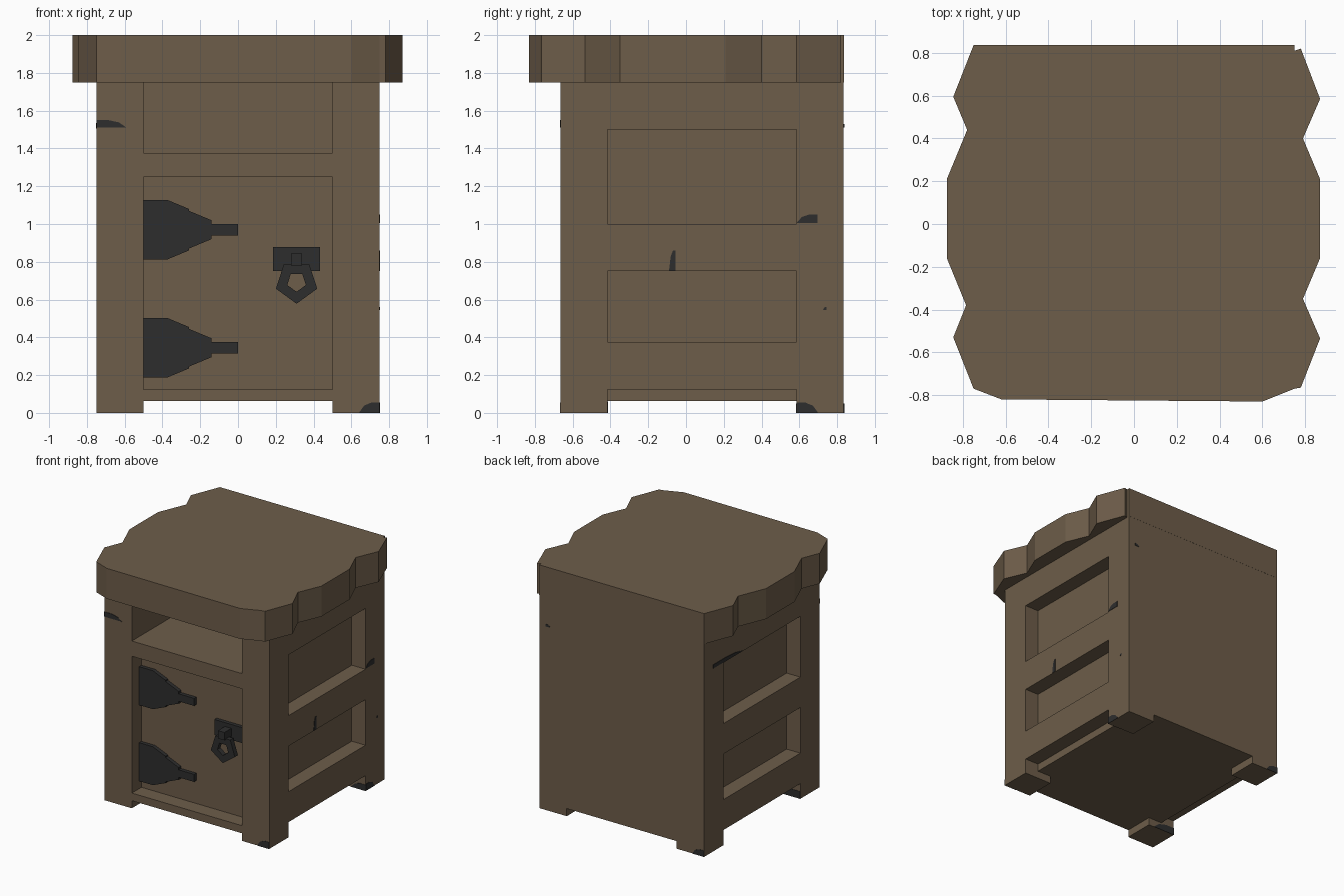
import bpy, bmesh, math

cube = bpy.data.objects.get("Cube")
if cube:
    bpy.data.objects.remove(cube, do_unlink=True)


def material(name, rgb):
    m = bpy.data.materials.new(name)
    m.use_nodes = True
    m.diffuse_color = (*rgb, 1)
    m.node_tree.nodes["Principled BSDF"].inputs["Base Color"].default_value = (*rgb, 1)
    return m


WOOD = material("brown wood", (0.155, 0.11, 0.068))
IRON = material("dark iron", (0.027, 0.027, 0.027))


def finish(name, bm, mat):
    bmesh.ops.recalc_face_normals(bm, faces=bm.faces)
    mesh = bpy.data.meshes.new(name)
    bm.to_mesh(mesh)
    bm.free()
    mesh.materials.append(mat)
    ob = bpy.data.objects.new(name, mesh)
    bpy.context.scene.collection.objects.link(ob)
    return ob


def prism(name, points, axis, lo, hi, mat):
    """Extrude a flat outline along an axis; points use the other two axes in order."""
    def place(p, d):
        return {"x": (d, *p), "y": (p[0], d, p[1]), "z": (*p, d)}[axis]
    bm = bmesh.new()
    face = bm.faces.new([bm.verts.new(place(p, lo)) for p in points])
    new = bmesh.ops.extrude_face_region(bm, geom=[face])["geom"]
    for v in new:
        if isinstance(v, bmesh.types.BMVert):
            v.co["xyz".index(axis)] = hi
    return finish(name, bm, mat)


def box(name, x, y, z, mat=WOOD):
    return prism(name, [(x[0], y[0]), (x[1], y[0]), (x[1], y[1]), (x[0], y[1])], "z", *z, mat)


def carve(ob, cutters):
    for c in cutters:
        mod = ob.modifiers.new("cut", "BOOLEAN")
        mod.operation, mod.solver, mod.object = "DIFFERENCE", "EXACT", c
    bpy.context.view_layer.update()
    mesh = bpy.data.meshes.new_from_object(ob.evaluated_get(bpy.context.evaluated_depsgraph_get()))
    ob.modifiers.clear()
    ob.data = mesh
    for c in cutters:
        bpy.data.objects.remove(c, do_unlink=True)


# Cabinet body with feet, side panels, door recess and open shelf
FRONT, BACK, SIDE = -0.665, 0.835, 0.75
PANEL_Y = (-0.415, 0.585)
body = box("cabinet_body", (-SIDE, SIDE), (FRONT, BACK), (0, 1.75))
cuts = [
    box("cut_under_front", (-0.5, 0.5), (-1, 1), (-0.1, 0.0625)),
    box("cut_under_side", (-1, 1), PANEL_Y, (-0.1, 0.0625)),
    box("cut_door", (-0.5, 0.5), (-1, -0.5), (0.125, 1.25)),
    box("cut_shelf", (-0.5, 0.5), (-1, 0.71), (1.375, 1.9)),
]
for s in (-1, 1):
    for z in ((1.0, 1.5), (0.375, 0.75), (-0.1, 0.125)):
        cuts.append(box("cut_side_panel", sorted((s * 0.625, s)), PANEL_Y, z))
carve(body, cuts)

# Door set back inside the front frame
box("door", (-0.5, 0.5), (-0.54, -0.5), (0.125, 1.25))

# Worktop with a wavy, rough-hewn outline
right_edge = [(0.6, -0.83), (0.75, -0.77), (0.78, -0.765), (0.87, -0.535), (0.79, -0.35),
              (0.87, -0.16), (0.87, 0.21), (0.79, 0.4), (0.87, 0.585), (0.78, 0.82), (0.75, 0.81)]
left_edge = [(-0.75, 0.836), (-0.845, 0.595), (-0.78, 0.44), (-0.875, 0.21), (-0.875, -0.16),
             (-0.785, -0.38), (-0.845, -0.53), (-0.75, -0.77), (-0.62, -0.82)]
prism("worktop", right_edge + [(0.75, 0.836)] + left_edge, "z", 1.75, 2, WOOD)

# Strap hinges
half = [(-0.5, 0.158), (-0.375, 0.158), (-0.26, 0.11), (-0.26, 0.1), (-0.14, 0.05),
        (-0.14, 0.031), (0, 0.031)]
for label, z in (("upper", 0.97), ("lower", 0.345)):
    outline = [(x, z + h) for x, h in half] + [(x, z - h) for x, h in reversed(half)]
    prism(label + "_hinge", outline, "y", -0.57, -0.54, IRON)

# Handle plate, knob and pentagonal ring
box("handle_plate", (0.185, 0.435), (-0.57, -0.54), (0.75, 0.877), IRON)
box("handle_knob", (0.28, 0.338), (-0.66, -0.57), (0.78, 0.845), IRON)
bm = bmesh.new()
loops = []
for r, y in ((0.115, -0.64), (0.052, -0.64), (0.052, -0.6), (0.115, -0.6)):
    angles = [math.radians(72 * i - 90) for i in range(5)]
    loops.append([bm.verts.new((0.31 + r * math.cos(a), y, 0.693 + r * math.sin(a)))
                  for a in angles])
for k in range(4):
    a, b = loops[k], loops[(k + 1) % 4]
    for i in range(5):
        j = (i + 1) % 5
        bm.faces.new((a[i], a[j], b[j], b[i]))
finish("handle_ring", bm, IRON)

# Thin dark nicks on the frame and feet
T = 0.003


def nick(name, a, b, axis, at, out):
    """Tapered sliver from corner a to corner b, lying on a face."""
    (u0, v0), (u1, v1) = a, b
    w = u1 - u0
    pts = [(u0, v0), (u1, v0), (u1, v1), (u1 - w * 0.4, v1), (u0 + w * 0.25, v0 + (v1 - v0) * 0.7)]
    prism(name, pts, axis, at, at + out * T, IRON)


nick("front_post_nick", (-0.59, 1.51), (-0.75, 1.55), "y", FRONT, -1)
nick("front_foot_nick", (0.64, 0), (0.75, 0.055), "y", FRONT, -1)
nick("back_foot_nick", (-0.64, 0), (-0.75, 0.05), "y", BACK, 1)
nick("left_foot_nick", (0.7, 0), (0.585, 0.055), "x", SIDE, 1)
nick("left_foot_inner_nick", (0.62, 0), (0.75, 0.05), "y", PANEL_Y[1], -1)
nick("right_foot_inner_nick", (-0.55, 0), (-0.75, 0.06), "y", PANEL_Y[0], 1)
nick("left_post_nick", (0.585, 1.005), (0.695, 1.05), "x", SIDE, 1)
nick("left_rail_nick", (-0.09, 0.752), (-0.055, 0.86), "x", SIDE, 1)
nick("left_small_nick", (0.725, 0.545), (0.745, 0.56), "x", SIDE, 1)
nick("right_top_nick", (0.33, 1.505), (0.72, 1.535), "x", -SIDE, -1)
nick("back_small_nick", (0.65, 1.51), (0.69, 1.53), "y", BACK, 1)
